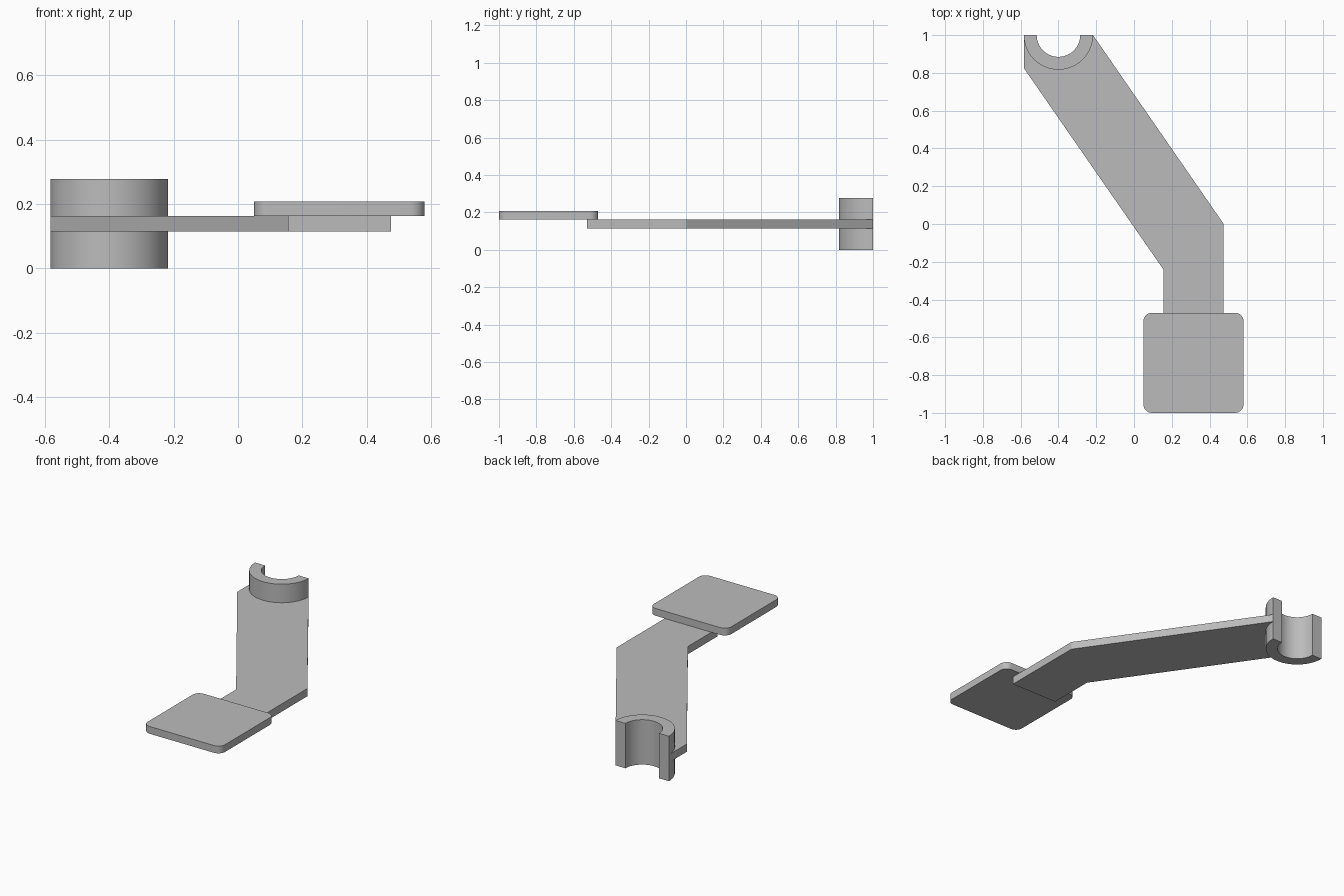
import bpy
import bmesh
from math import cos, sin, pi, radians

cube = bpy.data.objects.get("Cube")
if cube:
    bpy.data.objects.remove(cube, do_unlink=True)

GREY = (0.5, 0.5, 0.5, 1.0)
grey = bpy.data.materials.new("plain grey")
grey.use_nodes = True
grey.diffuse_color = GREY
grey.node_tree.nodes["Principled BSDF"].inputs["Base Color"].default_value = GREY


def arc(cx, cy, r, start, end, steps):
    """Points along an arc, angles in degrees."""
    angles = [radians(start + (end - start) * i / steps) for i in range(steps + 1)]
    return [(cx + r * cos(a), cy + r * sin(a)) for a in angles]


def plate(name, outline, bottom, top):
    """Extrude a counter-clockwise outline between two heights."""
    bm = bmesh.new()
    face = bm.faces.new([bm.verts.new((x, y, bottom)) for x, y in outline])
    lift = bmesh.ops.extrude_face_region(bm, geom=[face])["geom"]
    verts = [g for g in lift if isinstance(g, bmesh.types.BMVert)]
    bmesh.ops.translate(bm, verts=verts, vec=(0, 0, top - bottom))
    bmesh.ops.recalc_face_normals(bm, faces=bm.faces)
    mesh = bpy.data.meshes.new(name)
    bm.to_mesh(mesh)
    bm.free()
    mesh.materials.append(grey)
    obj = bpy.data.objects.new(name, mesh)
    bpy.context.collection.objects.link(obj)
    bpy.ops.object.select_all(action="DESELECT")
    obj.select_set(True)
    bpy.context.view_layer.objects.active = obj
    bpy.ops.object.shade_smooth_by_angle(angle=radians(30))
    return obj


CX, CY = -0.4, 1.0          # centre of the open collar
OUTER, INNER = 0.183, 0.115

# Half-ring collar, open at the back
collar = arc(CX, CY, OUTER, 180, 360, 48) + arc(CX, CY, INNER, 360, 180, 48)
plate("collar", collar, 0, 0.278)

# Bent flat arm, its end scooped out just inside the collar wall
arm = [(CX - OUTER, 0.825), (0.155, -0.24), (0.155, -0.53), (0.475, -0.53),
       (0.475, 0), (CX + OUTER, CY)]
arm += arc(CX, CY, OUTER - 0.01, 360, 180, 48) + [(CX - OUTER, CY)]
plate("arm", arm, 0.115, 0.163)

# Square pad with rounded corners, resting on the arm
PX, PY, HALF, R = 0.315, -0.735, 0.265, 0.045
pad = []
for i, (sx, sy) in enumerate([(1, 1), (-1, 1), (-1, -1), (1, -1)]):
    pad += arc(PX + sx * (HALF - R), PY + sy * (HALF - R), R, i * 90, i * 90 + 90, 8)
plate("pad", pad, 0.163, 0.208)
